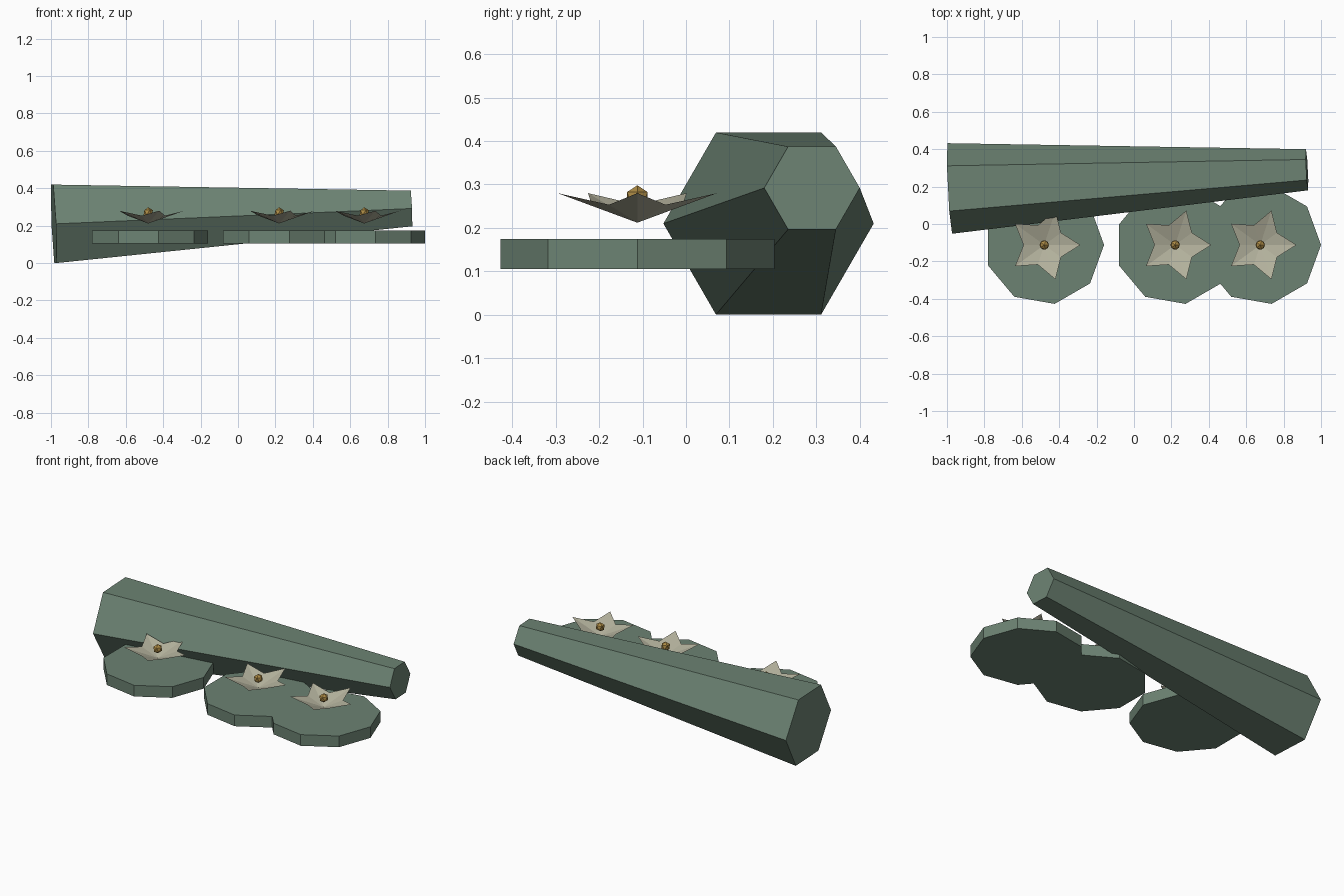
import bpy, bmesh, math
from mathutils import Vector

if "Cube" in bpy.data.objects:
    bpy.data.objects.remove(bpy.data.objects["Cube"])


def material(name, rgb):
    m = bpy.data.materials.new(name)
    m.diffuse_color = (*rgb, 1)
    m.use_nodes = True
    m.node_tree.nodes["Principled BSDF"].inputs["Base Color"].default_value = m.diffuse_color
    return m


GREEN = material("moss green", (0.15, 0.225, 0.17))
CREAM = material("petal cream", (0.46, 0.45, 0.34))
GOLD = material("stamen gold", (0.42, 0.26, 0.06))


def finish(name, bm, mat, loc=(0, 0, 0)):
    me = bpy.data.meshes.new(name)
    bm.to_mesh(me)
    bm.free()
    me.materials.append(mat)
    ob = bpy.data.objects.new(name, me)
    ob.location = loc
    bpy.context.collection.objects.link(ob)
    return ob


# Tapered six-sided log, ends square to its tilted axis
bm = bmesh.new()
rings = []
for cx, cy, cz, r in ((-0.985, 0.19, 0.21, 0.242), (0.925, 0.29, 0.292, 0.11)):
    ring = []
    for i in range(6):
        a = i * math.pi / 3
        dy, dz = r * math.cos(a), r * math.sin(a)
        ring.append(bm.verts.new((cx - 0.052 * dy - 0.043 * dz, cy + dy, cz + dz)))
    rings.append(ring)
for i in range(6):
    j = (i + 1) % 6
    bm.faces.new((rings[0][i], rings[0][j], rings[1][j], rings[1][i]))
for ring in rings:
    bm.faces.new(ring)
bmesh.ops.recalc_face_normals(bm, faces=bm.faces)
finish("log", bm, GREEN)


def pad(name, x, y):
    # Nine-sided flat leaf pad
    bm = bmesh.new()
    ring = [bm.verts.new((0.32 * math.cos(i * math.tau / 9),
                          0.32 * math.sin(i * math.tau / 9), 0.105)) for i in range(9)]
    face = bm.faces.new(ring)
    top = bmesh.ops.extrude_face_region(bm, geom=[face])["geom"]
    bmesh.ops.translate(bm, vec=(0, 0, 0.07),
                        verts=[g for g in top if isinstance(g, bmesh.types.BMVert)])
    bmesh.ops.recalc_face_normals(bm, faces=bm.faces)
    finish(name, bm, GREEN, (x, y, 0))


def flower(name, x, y):
    # Five folded petals: base, two raised sides, tip
    bm = bmesh.new()
    for k in range(5):
        a = k * math.tau / 5
        u = Vector((math.cos(a), math.sin(a), 0))
        w = Vector((-math.sin(a), math.cos(a), 0))
        up = Vector((0, 0, 1))
        base = bm.verts.new(up * 0.212)
        tip = bm.verts.new(u * 0.193 + up * 0.28)
        right = bm.verts.new(u * 0.088 - w * 0.066 + up * 0.253)
        left = bm.verts.new(u * 0.088 + w * 0.066 + up * 0.253)
        bm.faces.new((base, right, tip))
        bm.faces.new((base, tip, left))
    finish(name + "_petals", bm, CREAM, (x, y, 0))
    # Faceted stamen
    bm = bmesh.new()
    bmesh.ops.create_icosphere(bm, subdivisions=1, radius=0.028)
    finish(name + "_stamen", bm, GOLD, (x, y, 0.27))


for n, x in enumerate((-0.48, 0.22, 0.68), 1):
    pad(f"leaf_pad_{n}", x, -0.112)
    flower(f"flower_{n}", x - (0.005 if n == 3 else 0), -0.112)
